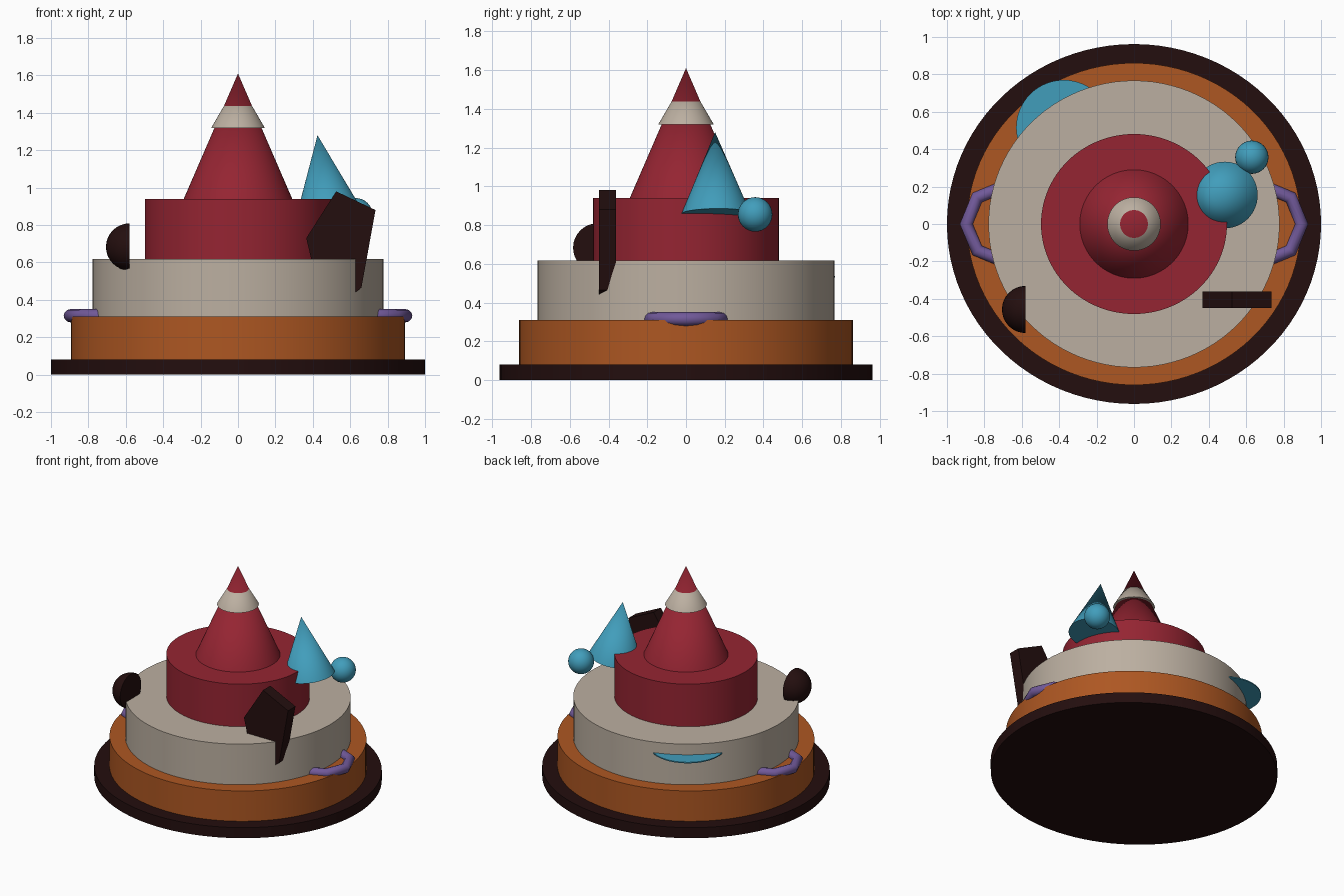
import bpy, bmesh, math
from mathutils import Vector

if "Cube" in bpy.data.objects:
    bpy.data.objects.remove(bpy.data.objects["Cube"])


def material(name, rgb):
    m = bpy.data.materials.new(name)
    m.diffuse_color = (*rgb, 1)
    m.use_nodes = True
    m.node_tree.nodes["Principled BSDF"].inputs["Base Color"].default_value = m.diffuse_color
    return m


DARK = material("dark_brown", (0.017, 0.0044, 0.0044))
ORANGE = material("orange", (0.42, 0.095, 0.016))
CREAM = material("cream", (0.50, 0.43, 0.355))
RED = material("red", (0.30, 0.018, 0.032))
BLUE = material("blue", (0.053, 0.34, 0.50))
PURPLE = material("purple", (0.165, 0.10, 0.32))


def finish(name, mat, smooth=True):
    ob = bpy.context.object
    ob.name = name
    ob.data.materials.append(mat)
    if smooth:
        bpy.ops.object.shade_smooth_by_angle(angle=math.radians(50))
    return ob


def tier(name, mat, rx, ry, z0, z1):
    bpy.ops.mesh.primitive_cylinder_add(vertices=96, radius=1, depth=z1 - z0,
                                        location=(0, 0, (z0 + z1) / 2))
    bpy.context.object.scale = (rx, ry, 1)
    bpy.ops.object.transform_apply(location=False, rotation=False, scale=True)
    return finish(name, mat)


def cone(name, mat, r, base, tip):
    base, tip = Vector(base), Vector(tip)
    axis = tip - base
    bpy.ops.mesh.primitive_cone_add(vertices=64, radius1=r, radius2=0, depth=axis.length,
                                    location=(base + tip) / 2,
                                    rotation=axis.to_track_quat('Z', 'Y').to_euler())
    return finish(name, mat)


# Stacked tiers
tier("base_plate", DARK, 1.0, 0.962, 0.0, 0.08)
tier("lower_tier", ORANGE, 0.893, 0.861, 0.08, 0.31)
tier("middle_tier", CREAM, 0.778, 0.767, 0.31, 0.618)
tier("upper_tier", RED, 0.497, 0.481, 0.618, 0.94)

# Peak with pale collar
cone("peak", RED, 0.29, (0, 0, 0.94), (0, 0, 1.61))
cone("peak_collar", CREAM, 0.143, (0, 0, 1.32), (0, 0, 1.566))

# Small tilted cone and ball beside the peak
cone("side_cone", BLUE, 0.178, (0.485, 0.155, 0.86), (0.425, 0.15, 1.28))
bpy.ops.mesh.primitive_uv_sphere_add(segments=32, ring_count=16, radius=0.089,
                                     location=(0.63, 0.357, 0.855))
finish("side_ball", BLUE)

# Thin disc sticking out of the middle tier at the back
bpy.ops.mesh.primitive_cylinder_add(vertices=64, radius=0.255, depth=0.008,
                                    location=(-0.375, 0.515, 0.533))
finish("back_disc", BLUE)

# Handles on both sides
for side, label in ((-1, "left"), (1, "right")):
    bpy.ops.mesh.primitive_torus_add(major_segments=8, minor_segments=12,
                                     major_radius=0.2, minor_radius=0.035,
                                     location=(side * 0.697, 0, 0.315))
    finish(label + "_handle", PURPLE)

# Half ball with its flat face towards the middle
bpy.ops.mesh.primitive_uv_sphere_add(segments=32, ring_count=16, radius=0.126,
                                     location=(-0.58, -0.457, 0.683))
half = bpy.context.object
bm = bmesh.new()
bm.from_mesh(half.data)
cut = bmesh.ops.bisect_plane(bm, geom=bm.verts[:] + bm.edges[:] + bm.faces[:], dist=1e-5,
                             plane_co=(0, 0, 0), plane_no=(1, 0, 0), clear_outer=True)
bmesh.ops.holes_fill(bm, edges=[e for e in bm.edges if e.is_boundary], sides=0)
bmesh.ops.recalc_face_normals(bm, faces=bm.faces[:])
bm.to_mesh(half.data)
bm.free()
finish("half_ball", DARK)

# Angular slab sunk into the middle tier
outline = [(0.525, 0.98), (0.365, 0.73), (0.46, 0.33), (0.615, 0.43),
           (0.66, 0.465), (0.735, 0.88)]
bm = bmesh.new()
face = bm.faces.new([bm.verts.new((x, -0.45, z)) for x, z in outline])
new = bmesh.ops.extrude_face_region(bm, geom=[face])["geom"]
bmesh.ops.translate(bm, vec=(0, 0.088, 0),
                    verts=[v for v in new if isinstance(v, bmesh.types.BMVert)])
bmesh.ops.recalc_face_normals(bm, faces=bm.faces[:])
mesh = bpy.data.meshes.new("slab")
bm.to_mesh(mesh)
bm.free()
slab = bpy.data.objects.new("slab", mesh)
bpy.context.collection.objects.link(slab)
bpy.context.view_layer.objects.active = slab
finish("slab", DARK, smooth=False)
